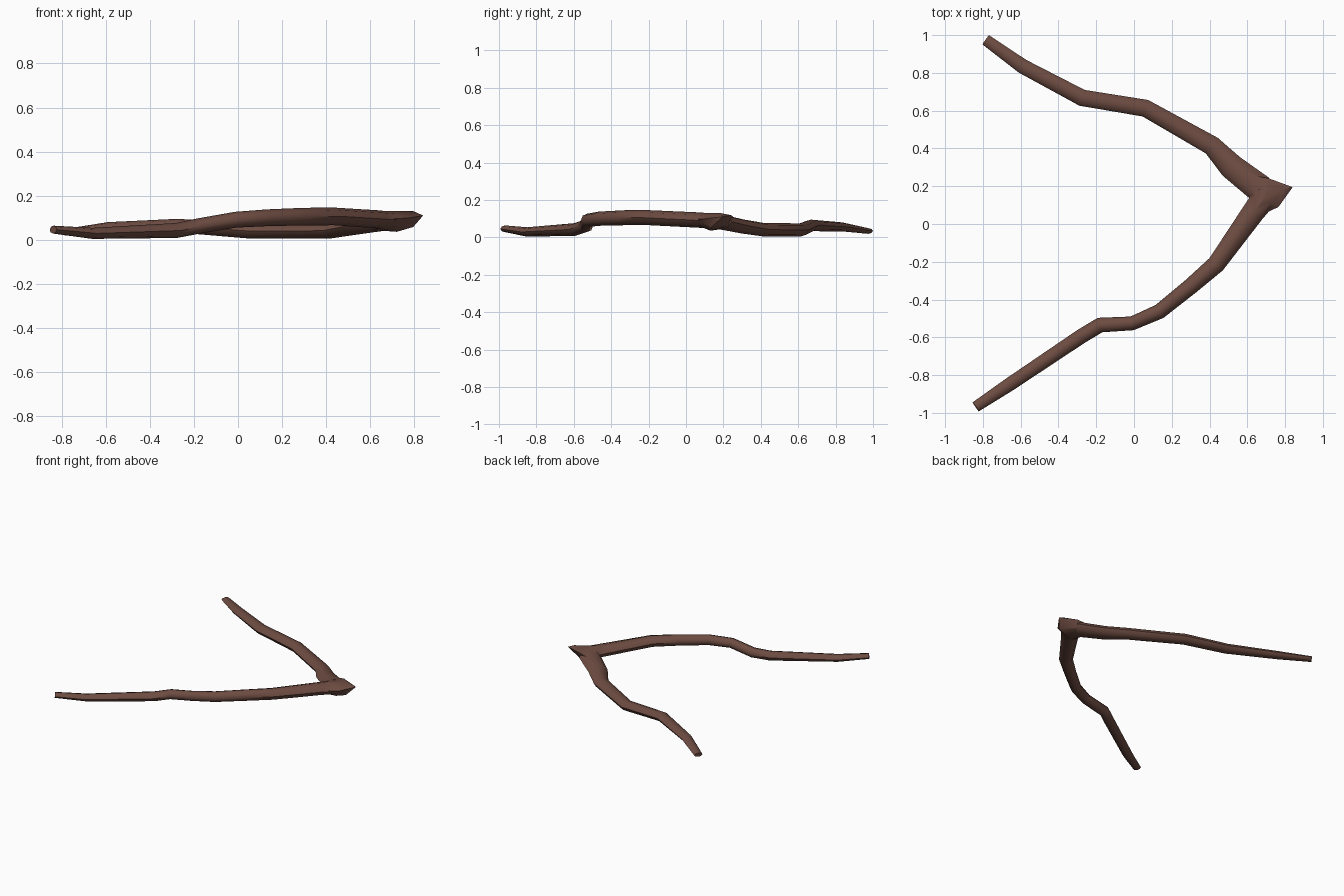
import bpy, bmesh, math
from mathutils import Vector

if "Cube" in bpy.data.objects:
    bpy.data.objects.remove(bpy.data.objects["Cube"])

SIDES = 8
bark = bpy.data.materials.new("brown bark")
bark.diffuse_color = (0.153, 0.072, 0.053, 1)
bark.use_nodes = True
bark.node_tree.nodes["Principled BSDF"].inputs["Base Color"].default_value = bark.diffuse_color


def finish(name, bm):
    bmesh.ops.recalc_face_normals(bm, faces=bm.faces[:])
    me = bpy.data.meshes.new(name)
    bm.to_mesh(me)
    bm.free()
    me.materials.append(bark)
    ob = bpy.data.objects.new(name, me)
    bpy.context.collection.objects.link(ob)
    return ob


def branch(name, path):
    """Tube through (x, y, z, half width, half height) points."""
    bm = bmesh.new()
    pts = [Vector(p[:3]) for p in path]
    rings = []
    for i, p in enumerate(path):
        before = pts[i] - pts[max(i - 1, 0)]
        after = pts[min(i + 1, len(pts) - 1)] - pts[i]
        t = (before.normalized() + after.normalized()).normalized()
        side = t.cross(Vector((0, 0, 1))).normalized()
        up = side.cross(t)
        ring = []
        for k in range(SIDES):
            a = 2 * math.pi * k / SIDES
            ring.append(bm.verts.new(pts[i] + side * math.cos(a) * p[3] + up * math.sin(a) * p[4]))
        rings.append(ring)
    for r, s in zip(rings, rings[1:]):
        for k in range(SIDES):
            j = (k + 1) % SIDES
            bm.faces.new((r[k], r[j], s[j], s[k]))
    bm.faces.new(rings[0])
    bm.faces.new(rings[-1])
    return finish(name, bm)


# Front arm, from its tip to the fork
front = branch("forked_branch", [
    (-0.838, -0.968, 0.046, 0.029, 0.018),
    (-0.66, -0.85, 0.029, 0.036, 0.025),
    (-0.28, -0.595, 0.042, 0.039, 0.034),
    (-0.18, -0.535, 0.062, 0.040, 0.035),
    (-0.01, -0.526, 0.091, 0.037, 0.036),
    (0.135, -0.463, 0.100, 0.040, 0.038),
    (0.30, -0.33, 0.105, 0.043, 0.040),
    (0.435, -0.213, 0.106, 0.048, 0.040),
    (0.63, 0.06, 0.093, 0.060, 0.041),
    (0.69, 0.14, 0.088, 0.066, 0.040)])

# Back arm, from its tip to the fork
back = branch("back_arm", [
    (-0.785, 0.975, 0.034, 0.030, 0.015),
    (-0.59, 0.835, 0.056, 0.039, 0.024),
    (-0.275, 0.668, 0.064, 0.044, 0.031),
    (0.06, 0.613, 0.040, 0.046, 0.035),
    (0.412, 0.415, 0.041, 0.052, 0.036),
    (0.515, 0.305, 0.058, 0.067, 0.038),
    (0.67, 0.185, 0.083, 0.075, 0.041)])

# Broken knot where the arms meet
bm = bmesh.new()
for co in [(0.84, 0.195, 0.110), (0.795, 0.185, 0.130), (0.71, 0.243, 0.118),
           (0.765, 0.09, 0.098), (0.795, 0.14, 0.058), (0.72, 0.13, 0.036),
           (0.635, 0.03, 0.095), (0.66, 0.10, 0.130), (0.60, 0.26, 0.100),
           (0.61, 0.16, 0.085), (0.64, 0.09, 0.052), (0.61, 0.20, 0.045),
           (0.70, 0.23, 0.060)]:
    bm.verts.new(co)
bmesh.ops.convex_hull(bm, input=bm.verts[:])
knot = finish("knot", bm)

# Fuse the parts into one piece of wood
bpy.context.view_layer.objects.active = front
for part in (knot, back):
    mod = front.modifiers.new("union", 'BOOLEAN')
    mod.operation = 'UNION'
    mod.solver = 'EXACT'
    mod.object = part
    bpy.ops.object.modifier_apply(modifier=mod.name)
    bpy.data.objects.remove(part)

front.select_set(True)
bpy.ops.object.shade_smooth_by_angle(angle=math.radians(50))
